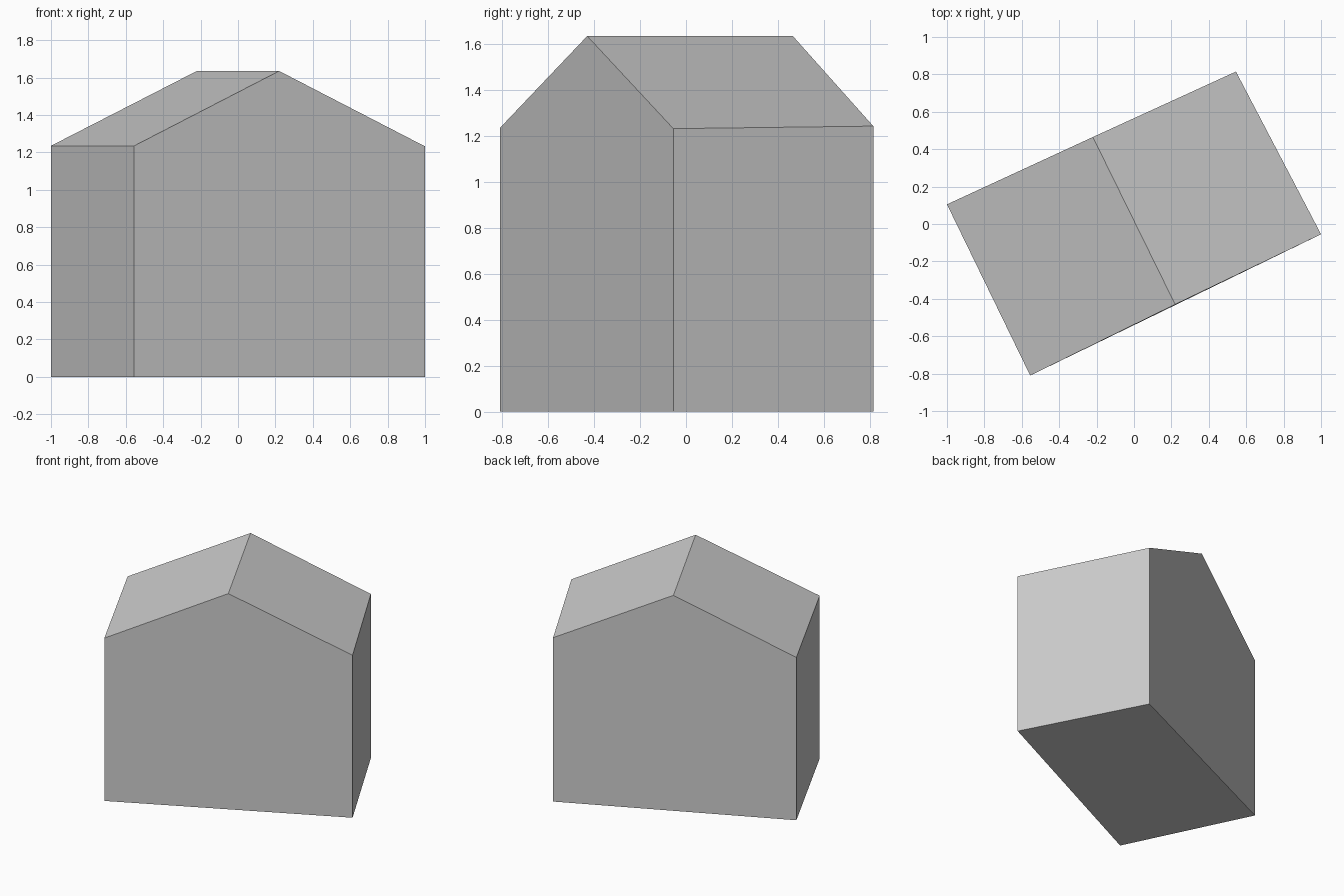
import bpy
import bmesh

cube = bpy.data.objects.get("Cube")
if cube:
    bpy.data.objects.remove(cube, do_unlink=True)

# Plain grey for the whole building
grey = bpy.data.materials.new("plain grey")
grey.use_nodes = True
colour = (0.6, 0.6, 0.6, 1)
grey.diffuse_color = colour
grey.node_tree.nodes["Principled BSDF"].inputs["Base Color"].default_value = colour

# Gable outline of each end wall, as (x, y, z): base, eave, ridge, eave, base
RIDGE = 1.635
front_gable = [(-0.555, -0.81, 0), (-0.555, -0.81, 1.235), (0.22, -0.43, RIDGE),
               (1, -0.055, 1.232), (1, -0.055, 0)]
back_gable = [(-1, 0.105, 0), (-1, 0.105, 1.235), (-0.22, 0.465, RIDGE),
              (0.545, 0.815, 1.243), (0.545, 0.815, 0)]

# Join the two gables with side walls, roof slopes and floor
bm = bmesh.new()
front = [bm.verts.new(p) for p in front_gable]
back = [bm.verts.new(p) for p in back_gable]
bm.faces.new(front)
bm.faces.new(back[::-1])
for i in range(len(front)):
    j = (i + 1) % len(front)
    bm.faces.new((front[j], front[i], back[i], back[j]))
bmesh.ops.recalc_face_normals(bm, faces=bm.faces)

mesh = bpy.data.meshes.new("gabled_building")
bm.to_mesh(mesh)
bm.free()
mesh.materials.append(grey)
building = bpy.data.objects.new("gabled_building", mesh)
bpy.context.collection.objects.link(building)
